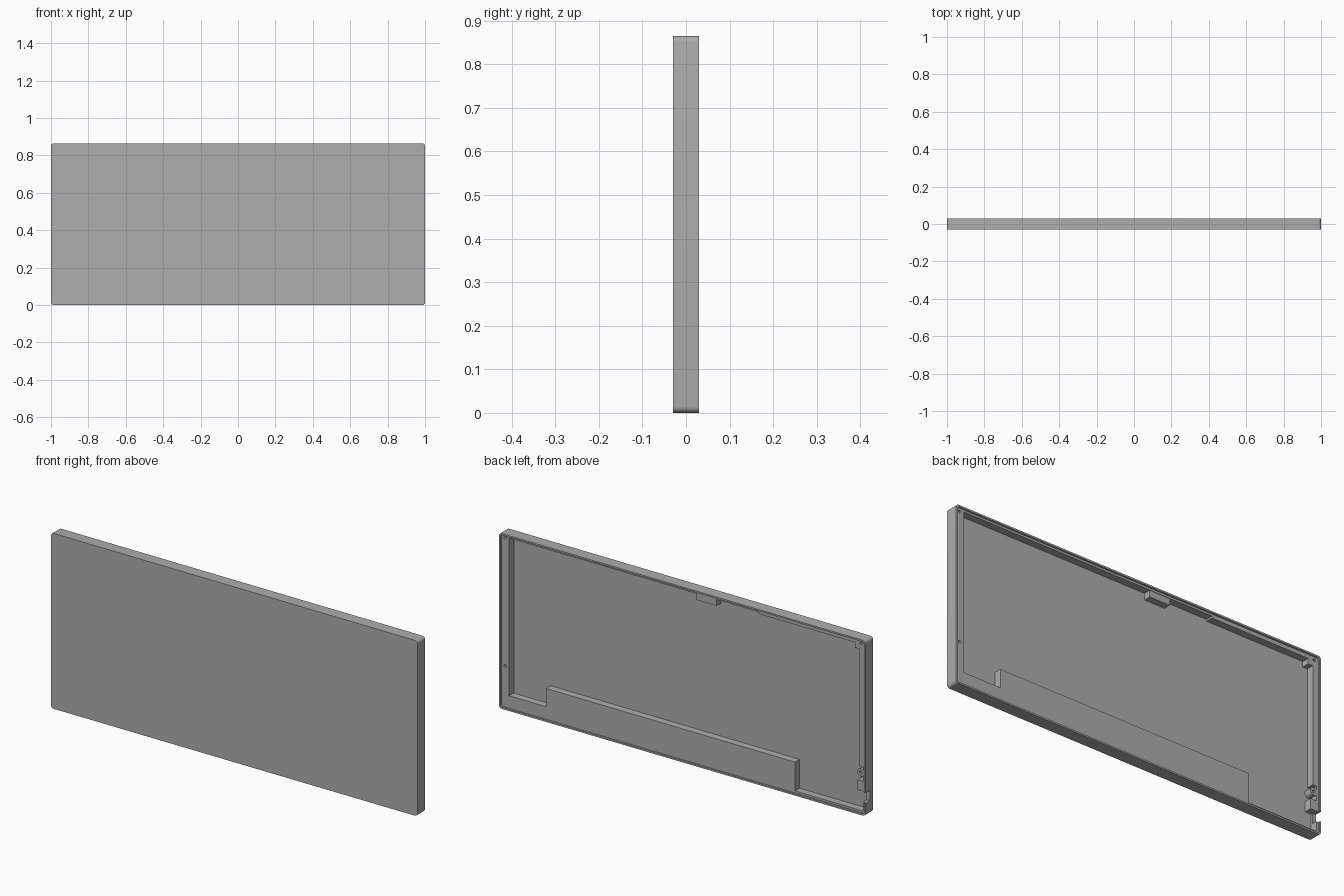
import bpy, bmesh, math
from mathutils import Matrix, Vector

old = bpy.data.objects.get("Cube")
if old:
    bpy.data.objects.remove(old, do_unlink=True)

# Single flat colour
grey = bpy.data.materials.new("plain_grey")
grey.use_nodes = True
colour = (0.42, 0.42, 0.42, 1)
grey.diffuse_color = colour
grey.node_tree.nodes["Principled BSDF"].inputs["Base Color"].default_value = colour

HALF, HEIGHT = 1.0, 0.865
FRONT, BACK = -0.03, 0.03
FLOOR, LEDGE = -0.015, 0.021    # inner panel face and shelf level
LIP, WALL = 0.008, 0.018


def add(name, bm):
    bmesh.ops.recalc_face_normals(bm, faces=bm.faces)
    mesh = bpy.data.meshes.new(name)
    bm.to_mesh(mesh)
    bm.free()
    mesh.materials.append(grey)
    ob = bpy.data.objects.new(name, mesh)
    bpy.context.collection.objects.link(ob)
    return ob


def box(name, x, z, y=(FLOOR - 0.005, LEDGE), radius=0):
    """Box from ranges, with optional rounding of the edges along y."""
    bm = bmesh.new()
    lo, hi = Vector((x[0], y[0], z[0])), Vector((x[1], y[1], z[1]))
    bmesh.ops.create_cube(bm, size=1)
    for v in bm.verts:
        v.co = (lo + hi) / 2 + Matrix.Diagonal(hi - lo) @ v.co
    if radius:
        edges = [e for e in bm.edges
                 if abs(e.verts[0].co.y - e.verts[1].co.y) > 1e-4]
        bmesh.ops.bevel(bm, geom=edges, offset=radius, segments=5,
                        profile=0.5, affect='EDGES')
    return add(name, bm)


def peg(name, x, z, radius, y):
    """Cylinder along y."""
    bm = bmesh.new()
    bmesh.ops.create_cone(bm, cap_ends=True, segments=20, radius1=radius,
                          radius2=radius, depth=y[1] - y[0])
    bmesh.ops.transform(bm, verts=bm.verts,
                        matrix=Matrix.Translation((x, (y[0] + y[1]) / 2, z))
                        @ Matrix.Rotation(math.pi / 2, 4, 'X'))
    return add(name, bm)


def cut(ob, cutter):
    cutter.hide_render = True
    mod = ob.modifiers.new("cut", 'BOOLEAN')
    mod.operation = 'DIFFERENCE'
    mod.solver = 'EXACT'
    mod.object = cutter
    bpy.context.view_layer.objects.active = ob
    bpy.ops.object.modifier_apply(modifier=mod.name)
    bpy.data.objects.remove(cutter, do_unlink=True)


# Housing: rounded slab hollowed from the back in two steps
housing = box("housing", (-HALF, HALF), (0, HEIGHT), (FRONT, BACK), 0.015)
for inset, depth in ((LIP, LEDGE), (WALL, FLOOR)):
    cut(housing, box("recess", (inset - HALF, HALF - inset),
                     (inset, HEIGHT - inset), (depth, BACK + 0.02),
                     0.015 - inset / 2))

# Cable opening in the right wall
cut(housing, box("opening", (-HALF - 0.02, -0.97), (0.065, 0.115),
                 (-0.005, BACK + 0.02)))

# Shelves and blocks rising from the panel; they run into the walls
IN, TOP = HALF - 0.012, HEIGHT - 0.012
left_shelf = box("left_shelf", (0.95, IN), (0.012, TOP))
box("bottom_shelf", (0.75, 0.95), (0.012, 0.07))
box("bottom_block", (-0.61, 0.75), (0.012, 0.16))
box("top_tab", (-0.18, -0.07), (0.815, TOP), (FLOOR - 0.005, 0.019))
box("top_strip", (-0.937, -0.41), (0.838, TOP))
box("right_shelf", (-IN, -0.962), (0.235, 0.812))
corner_block = box("corner_block", (-IN, -0.937), (0.812, TOP))
box("opening_block", (-IN, -0.95), (0.115, 0.165))
round_boss = peg("round_boss", -0.968, 0.205, 0.019, (FLOOR - 0.005, LEDGE))

# Screw holes
for part, x, z in ((left_shelf, 0.973, 0.842), (left_shelf, 0.973, 0.21),
                   (corner_block, -0.97, 0.842), (round_boss, -0.968, 0.205)):
    cut(part, peg("hole", x, z, 0.007, (-0.01, BACK)))

# Smooth the curved walls while keeping the edges crisp
for ob in (housing, left_shelf, corner_block, round_boss):
    bpy.ops.object.select_all(action='DESELECT')
    ob.select_set(True)
    bpy.context.view_layer.objects.active = ob
    bpy.ops.object.shade_smooth_by_angle(angle=math.radians(30))
